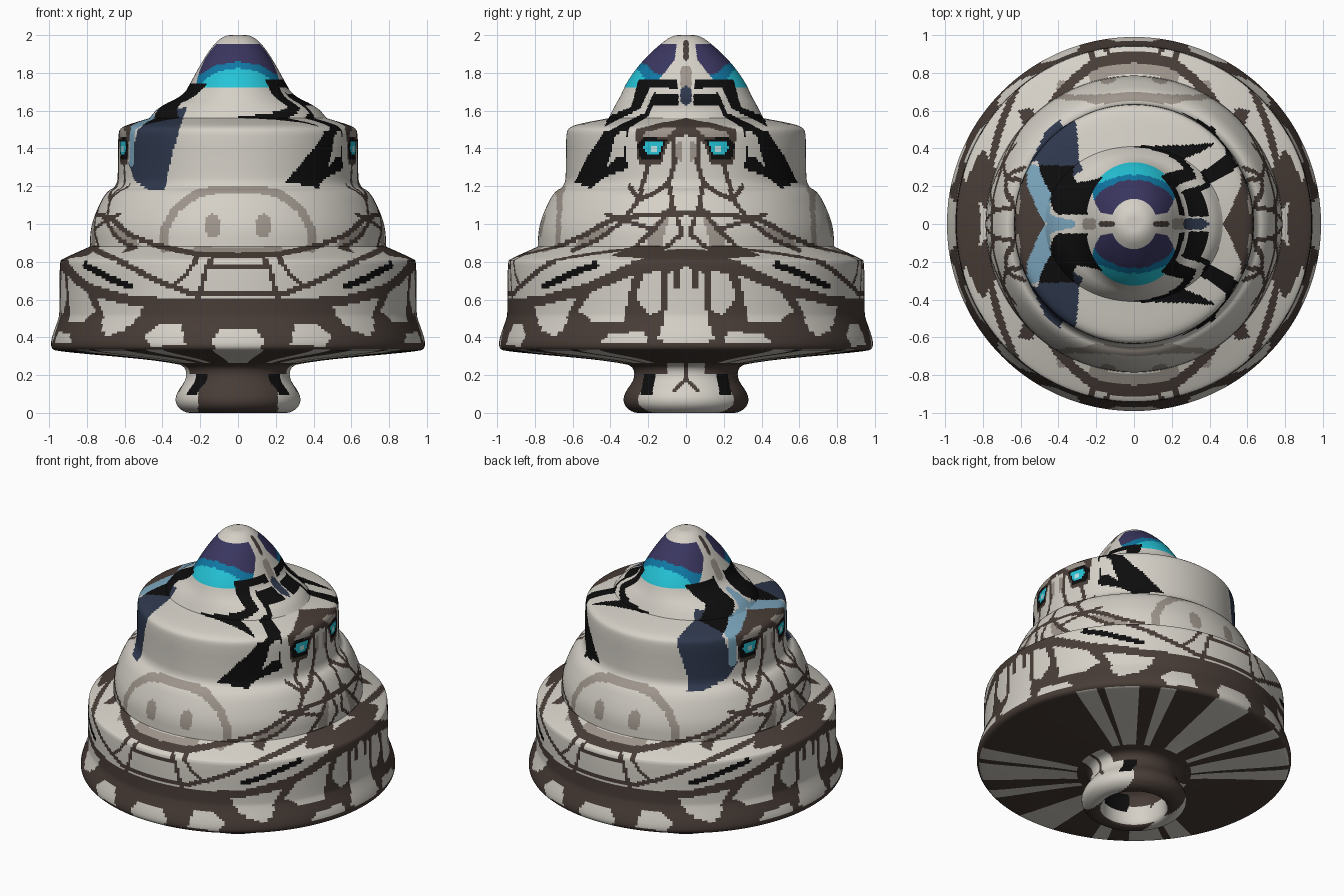
import bpy
import bmesh
import math
from mathutils import Vector

if "Cube" in bpy.data.objects:
    bpy.data.objects.remove(bpy.data.objects["Cube"])

SEGMENTS = 360
STEP = 0.014

# Materials
PALETTE = {
    "off_white": (0.66, 0.63, 0.57),
    "dark_brown": (0.065, 0.046, 0.038),
    "warm_grey": (0.34, 0.30, 0.26),
    "black": (0.004, 0.004, 0.004),
    "navy": (0.028, 0.04, 0.075),
    "purple": (0.042, 0.037, 0.117),
    "cyan": (0.018, 0.55, 0.68),
    "deep_blue": (0.005, 0.19, 0.38),
    "light_blue": (0.2, 0.38, 0.51),
    "pale_cyan": (0.55, 0.85, 0.88),
}
WHITE, BROWN, GREY, BLACK, NAVY, PURPLE, CYAN, BLUE, SKY, PALE = range(len(PALETTE))
materials = []
for name, rgb in PALETTE.items():
    mat = bpy.data.materials.new(name)
    mat.use_nodes = True
    mat.diffuse_color = (*rgb, 1)
    mat.node_tree.nodes["Principled BSDF"].inputs["Base Color"].default_value = (*rgb, 1)
    materials.append(mat)


# Profile helpers: each point is front radius, side radius, height
def rounded_profile(points):
    pts = [Vector(p if len(p) == 3 else (p[0], p[0], p[1])) for p in points]
    for _ in range(2):
        cut = [pts[0]]
        for a, b in zip(pts, pts[1:]):
            cut += [a.lerp(b, 0.25), a.lerp(b, 0.75)]
        pts = cut + [pts[-1]]
    fine = [pts[0]]
    for a, b in zip(pts, pts[1:]):
        count = max(1, round((b - a).length / STEP))
        fine += [a.lerp(b, k / count) for k in range(1, count + 1)]
    return fine


def lathe(name, *points):
    bm = bmesh.new()
    rings = []
    for front_r, side_r, z in rounded_profile(points):
        ring = []
        for i in range(SEGMENTS):
            a = math.tau * i / SEGMENTS
            r = front_r + (side_r - front_r) * math.cos(a) ** 2
            ring.append(bm.verts.new((r * math.cos(a), r * math.sin(a), z)))
        rings.append(ring)
    for low, high in zip(rings, rings[1:]):
        for i in range(SEGMENTS):
            j = (i + 1) % SEGMENTS
            bm.faces.new((low[i], low[j], high[j], high[i]))
    bmesh.ops.remove_doubles(bm, verts=bm.verts, dist=0.00001)
    mesh = bpy.data.meshes.new(name)
    bm.to_mesh(mesh)
    bm.free()
    obj = bpy.data.objects.new(name, mesh)
    bpy.context.collection.objects.link(obj)
    for mat in materials:
        mesh.materials.append(mat)
    return obj


# Body parts, from the hollow stem up to the crown
stem = lathe("stem", (0, .24), (.2, .24), (.2, .03), (.22, 0), (.28, 0), (.33, .04),
             (.33, .1), (.27, .18), (.28, .25), (.36, .265))
skirt = lathe("skirt", (.36, .265), (.5, .285), (.95, .325), (.99, .34), (.99, .39),
              (.95, .5), (.945, .53), (.945, .8), (.93, .815), (.785, .88))
dome = lathe("dome", (.785, .88), (.78, .98), (.75, 1.07), (.7, 1.17), (.64, 1.2),
             (.635, 1.3), (.635, 1.48), (.62, 1.51), (.57, 1.53), (.41, .47, 1.56))
crown = lathe("crown", (.41, .47, 1.56), (.38, .42, 1.62), (.345, .29, 1.68),
              (.315, .25, 1.75), (.235, .19, 1.86), (.14, .13, 1.95), (.07, 2), (0, 2))
PARTS = [stem, skirt, dome, crown]


# Base colours by part, height and direction
def base_colour(part, u, v, z):
    if part is stem:
        if math.hypot(u, v) < .215:
            return WHITE if z < .13 else BROWN
        return WHITE if u > .21 and (z < .21 or v < .1) else BROWN
    if part is skirt and z < .335:
        angle = math.degrees(math.atan2(v, u))
        rays = ((28, 36), (39, 52), (60, 66), (82, 90))
        return WHITE if any(a < angle < b for a, b in rays) else BROWN
    return BROWN if part is skirt and z < .49 else WHITE


colours = {}
front_spots, side_spots = [], []
for part in PARTS:
    colours[part.name] = []
    for face in part.data.polygons:
        x, y, z = face.center
        u, v = abs(x), abs(y)
        colours[part.name].append(base_colour(part, u, v, z))
        if part is not skirt or z >= .335:
            front_spots.append((u, z, x, part.name, face.index))
            side_spots.append((v, z, x, part.name, face.index))


# Paint helpers: a patch fills an outline, a stroke follows a path; both are mirrored
def paint(spots, half, colour, points, margin, inside):
    lo_h, hi_h = min(p[0] for p in points) - margin, max(p[0] for p in points) + margin
    lo_z, hi_z = min(p[1] for p in points) - margin, max(p[1] for p in points) + margin
    for h, z, x, name, index in spots:
        if lo_h <= h <= hi_h and lo_z <= z <= hi_z and x * half >= 0 and inside(h, z):
            colours[name][index] = colour


def patch(spots, colour, *points, half=0):
    edges = list(zip(points, points[1:] + points[:1]))

    def inside(h, z):
        hit = False
        for (ah, az), (bh, bz) in edges:
            if (az > z) != (bz > z) and h < ah + (bh - ah) * (z - az) / (bz - az):
                hit = not hit
        return hit
    paint(spots, half, colour, points, 0, inside)


def stroke(spots, colour, width, *points, half=0):
    def inside(h, z):
        for (ah, az), (bh, bz) in zip(points, points[1:]):
            dh, dz = bh - ah, bz - az
            t = ((h - ah) * dh + (z - az) * dz) / (dh * dh + dz * dz)
            t = min(1, max(0, t))
            if math.hypot(h - ah - t * dh, z - az - t * dz) < width / 2:
                return True
        return False
    paint(spots, half, colour, points, width, inside)


FRONT, SIDE = front_spots, side_spots

# Crown windows
patch(FRONT, PURPLE, (0, 1.95), (.13, 1.95), (.27, 1.77), (.22, 1.78), (.12, 1.84), (0, 1.86))
patch(FRONT, BLUE, (0, 1.86), (.12, 1.84), (.22, 1.78), (.27, 1.77), (.22, 1.735), (0, 1.725))
patch(FRONT, CYAN, (0, 1.825), (.1, 1.81), (.17, 1.77), (.21, 1.725), (0, 1.725))
patch(SIDE, WHITE, (0, 2), (.05, 1.95), (.06, 1.87), (.13, 1.78), (.2, 1.72), (0, 1.72))
stroke(SIDE, BROWN, .03, (0, 1.96), (0, 1.88))
stroke(SIDE, GREY, .06, (0, 1.81), (0, 1.74))

# Striped shoulders on the left
patch(SIDE, BLACK, (.04, 1.69), (.05, 1.77), (.25, 1.77), (.29, 1.62), (.41, 1.57), (.45, 1.46),
      (.52, 1.36), (.59, 1.22), (.5, 1.19), (.43, 1.25), (.31, 1.29), (.32, 1.42), (.3, 1.51),
      (.2, 1.57), (.17, 1.63), (.04, 1.63), half=1)
stroke(SIDE, WHITE, .03, (.02, 1.7), (.18, 1.71), (.23, 1.6), (.35, 1.54), (.43, 1.5), half=1)
patch(SIDE, WHITE, (.31, 1.49), (.37, 1.48), (.42, 1.3), (.37, 1.35), (.33, 1.36), half=1)
stroke(SIDE, NAVY, .06, (0, 1.7), (0, 1.66), half=1)

# Plain shoulders on the right
patch(FRONT, NAVY, (.27, 1.62), (.4, 1.6), (.53, 1.5), (.58, 1.32), (.55, 1.23), (.47, 1.18),
      (.39, 1.18), (.36, 1.32), (.32, 1.47), half=-1)
patch(SIDE, BLACK, (.05, 1.75), (.25, 1.74), (.22, 1.64), (.31, 1.56), (.31, 1.5), (.15, 1.55),
      (.05, 1.62), half=-1)
stroke(SIDE, SKY, .05, (0, 1.65), (.03, 1.57), (.17, 1.53), (.29, 1.5), (.29, 1.33), half=-1)

# Side faces with glowing eyes
patch(SIDE, BROWN, (0, 1.56), (.16, 1.53), (.27, 1.5), (.25, 1.31), (.13, 1.32), (.1, 1.42),
      (.05, 1.46), (0, 1.47))
patch(SIDE, GREY, (.05, 1.515), (.12, 1.51), (.23, 1.48), (.21, 1.45), (.08, 1.47))
patch(SIDE, GREY, (.02, 1.44), (.06, 1.42), (.05, 1.34), (.02, 1.33))
patch(SIDE, BLACK, (.1, 1.45), (.22, 1.46), (.26, 1.42), (.24, 1.34), (.14, 1.34))
patch(SIDE, CYAN, (.12, 1.43), (.21, 1.44), (.225, 1.41), (.2, 1.36), (.14, 1.37))
patch(SIDE, PALE, (.155, 1.415), (.185, 1.415), (.185, 1.385), (.155, 1.385))

# Panel seams below the side faces
patch(SIDE, GREY, (.08, 1.08), (.17, 1), (.21, .89), (.13, .88))
patch(SIDE, GREY, (.34, 1), (.47, .9), (.6, .88), (.5, .97))
for path in (
        ((.07, 1.46), (.06, 1.33), (.09, 1.22), (.07, 1.1), (.17, .97), (.27, .88)),
        ((.2, 1.32), (.25, 1.13), (.33, 1.02), (.46, .92), (.6, .86)),
        ((.09, 1.22), (.17, 1.16), (.25, 1.13), (.3, 1.2)),
        ((.07, 1.1), (.02, .95), (.1, .88)),
        ((.17, .97), (.33, 1.02), (.42, 1.05))):
    stroke(SIDE, BROWN, .024, *path)

# Round-topped panels front and back
stroke(FRONT, GREY, .045, (.39, .87), (.385, .98), (.33, 1.08), (.22, 1.16), (.1, 1.185), (0, 1.185))
stroke(FRONT, GREY, .03, (0, .86), (.22, .865))
stroke(FRONT, GREY, .07, (.135, .96), (.135, 1.02))
stroke(FRONT, BROWN, .028, (0, .835), (.21, .84), (.43, .885), (.57, .94), (.67, 1.03), (.77, 1.06))

# Skirt seams and trapezoid panels
stroke(FRONT, BROWN, .03, (0, .635), (.25, .63), (.45, .71), (.62, .8), (.75, .86))
stroke(FRONT, BROWN, .04, (0, .5), (.27, .51), (.5, .57), (.72, .63))
stroke(FRONT, BROWN, .022, (0, .775), (.17, .775))
stroke(FRONT, BROWN, .026, (.13, .83), (.17, .76), (.2, .64), (.28, .5))
stroke(FRONT, BROWN, .024, (.21, .83), (.27, .74), (.35, .67))

# Brown sweep under each side face, with pale panels set in it
patch(SIDE, BROWN, (0, .87), (.12, .86), (.3, .79), (.52, .69), (.76, .62), (.95, .6),
      (.95, .48), (0, .48))
patch(SIDE, BROWN, (.08, .88), (.27, .89), (.4, .83), (.2, .82))
patch(SIDE, WHITE, (0, .77), (.09, .75), (.11, .5), (.15, .39), (.1, .37), (0, .37))
patch(SIDE, WHITE, (.13, .75), (.22, .74), (.27, .62), (.2, .52), (.13, .54))
patch(SIDE, WHITE, (.28, .73), (.5, .64), (.57, .54), (.5, .49), (.33, .48), (.31, .6))
patch(SIDE, WHITE, (.58, .61), (.8, .56), (.78, .46), (.66, .43), (.62, .53))
patch(SIDE, WHITE, (.22, .43), (.4, .42), (.46, .37), (.2, .37))
stroke(SIDE, BROWN, .02, (.05, .78), (.05, .66))
patch(FRONT, WHITE, (0, .45), (.1, .44), (.14, .38), (.12, .335), (0, .335))
patch(FRONT, WHITE, (.3, .47), (.42, .47), (.5, .4), (.46, .35), (.28, .36))
patch(FRONT, WHITE, (.56, .54), (.68, .56), (.72, .48), (.7, .4), (.6, .44))

# Dark slots around the skirt
stroke(SIDE, BLACK, .035, (.48, .785), (.6, .74), (.75, .67))

# Stem markings
patch(SIDE, BLACK, (.16, .21), (.22, .21), (.24, .1), (.18, .09))
stroke(SIDE, BROWN, .02, (0, .26), (0, .18), (.06, .12))

# Apply the paint and smooth the surfaces
for part in PARTS:
    part.data.polygons.foreach_set("material_index", colours[part.name])
    bpy.ops.object.select_all(action="DESELECT")
    part.select_set(True)
    bpy.context.view_layer.objects.active = part
    bpy.ops.object.shade_smooth_by_angle(angle=math.radians(40))
